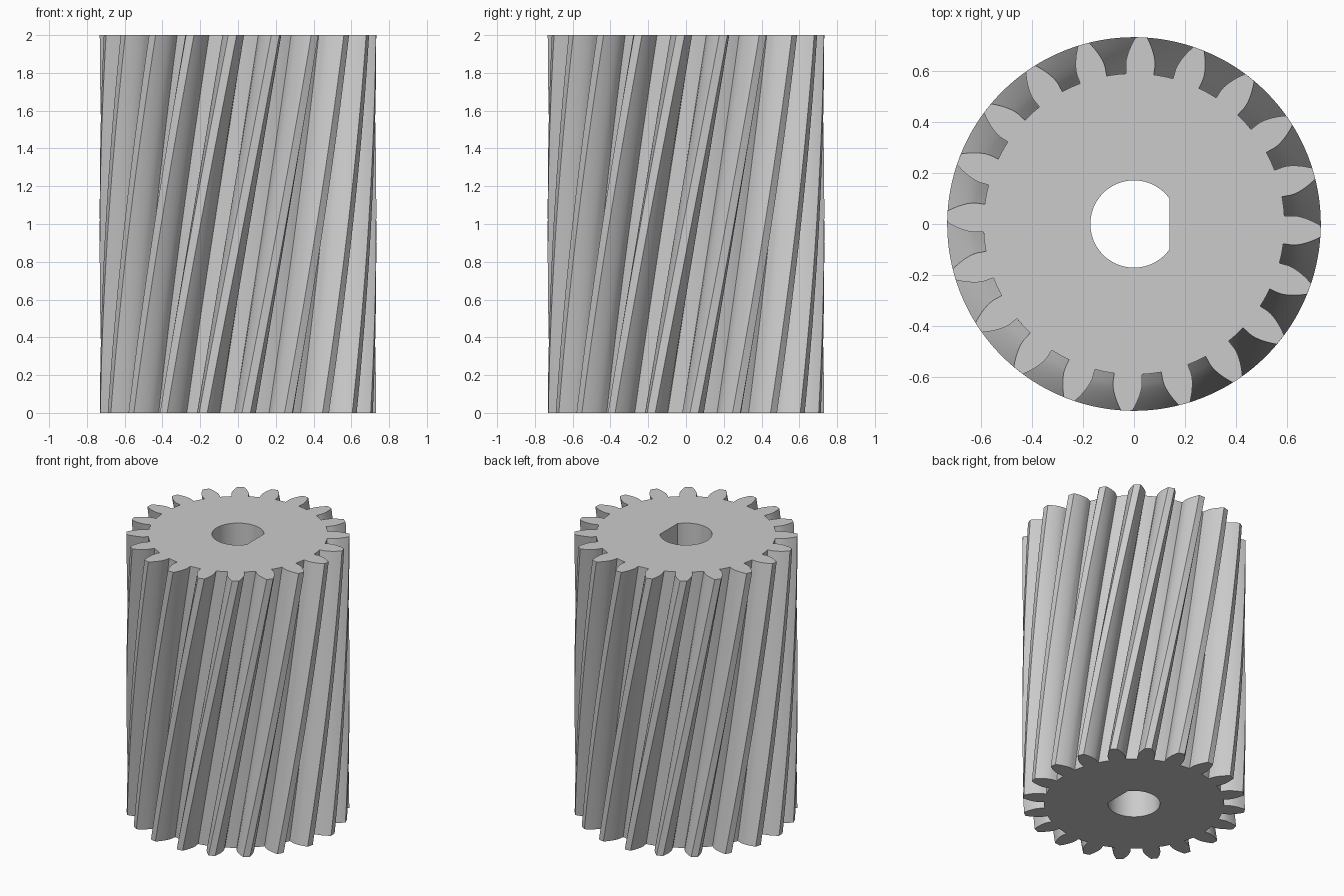
import bpy, bmesh, math
from mathutils import Vector

cube = bpy.data.objects.get("Cube")
if cube:
    bpy.data.objects.remove(cube, do_unlink=True)

TEETH = 20
HEIGHT = 2.0
TIP_R, BASE_R, ROOT_R = 0.732, 0.626, 0.59
BASE_HALF = math.radians(5.25)      # half tooth angle at the base circle
TOP_PHASE = math.radians(-2.3)      # tooth direction on the top face
TWIST = math.radians(30.3)          # helix turn over the full height
BORE_R, FLAT_X = 0.171, 0.139
LAYERS = 40


def polar(r, a, z=0.0):
    return Vector((r * math.cos(a), r * math.sin(a), z))


def flank(steps=7):
    """Root corner, then the involute out to the tip, as (radius, half angle)."""
    points = [(ROOT_R, BASE_HALF)]
    for i in range(steps + 1):
        r = BASE_R + (TIP_R - BASE_R) * i / steps
        a = math.acos(BASE_R / r)
        points.append((r, BASE_HALF - (math.tan(a) - a)))
    return points


def gear_outline():
    """Counterclockwise gear profile as (radius, angle)."""
    side = flank()
    pitch = math.tau / TEETH
    gap = pitch - 2 * BASE_HALF
    outline = []
    for t in range(TEETH):
        mid = t * pitch
        outline += [(r, mid - a) for r, a in side]
        outline.append((TIP_R, mid))
        outline += [(r, mid + a) for r, a in reversed(side)]
        outline += [(ROOT_R, mid + BASE_HALF + gap * i / 4) for i in (1, 2, 3)]
    return outline


def bore_outline(steps=64):
    """D-shaped hole, with its flat facing +x."""
    start = math.acos(FLAT_X / BORE_R)
    sweep = math.tau - 2 * start
    return [(BORE_R, start + sweep * i / steps) for i in range(steps + 1)]


def ring(bm, outline, z, turn=0.0):
    return [bm.verts.new(polar(r, a + turn, z)) for r, a in outline]


def skin(bm, low, high):
    n = len(low)
    for i in range(n):
        j = (i + 1) % n
        bm.faces.new((low[i], low[j], high[j], high[i]))


def loop_edges(bm, loop):
    return [bm.edges.get((loop[i - 1], loop[i])) for i in range(len(loop))]


bm = bmesh.new()

# Helical toothed wall
profile = gear_outline()
rings = []
for k in range(LAYERS + 1):
    f = k / LAYERS
    rings.append(ring(bm, profile, HEIGHT * f, TOP_PHASE - TWIST * (1 - f)))
for low, high in zip(rings, rings[1:]):
    skin(bm, low, high)

# Straight shaft bore
bore = bore_outline()
bore_low, bore_high = ring(bm, bore, 0.0), ring(bm, bore, HEIGHT)
skin(bm, bore_high, bore_low)

# Flat end faces around the bore
for outer, inner, normal in ((rings[0], bore_low, (0, 0, -1)),
                             (rings[-1], bore_high, (0, 0, 1))):
    bmesh.ops.triangle_fill(bm, use_beauty=True, use_dissolve=False, normal=normal,
                            edges=loop_edges(bm, outer) + loop_edges(bm, inner))
bmesh.ops.recalc_face_normals(bm, faces=bm.faces)

mesh = bpy.data.meshes.new("helical_gear")
bm.to_mesh(mesh)
bm.free()

# Plain grey metal
grey = bpy.data.materials.new("grey_metal")
grey.use_nodes = True
colour = (0.6, 0.6, 0.6, 1.0)
grey.diffuse_color = colour
grey.node_tree.nodes["Principled BSDF"].inputs["Base Color"].default_value = colour
mesh.materials.append(grey)

gear = bpy.data.objects.new("helical_gear", mesh)
bpy.context.collection.objects.link(gear)
bpy.ops.object.select_all(action="DESELECT")
gear.select_set(True)
bpy.context.view_layer.objects.active = gear
bpy.ops.object.shade_smooth_by_angle(angle=math.radians(25))
